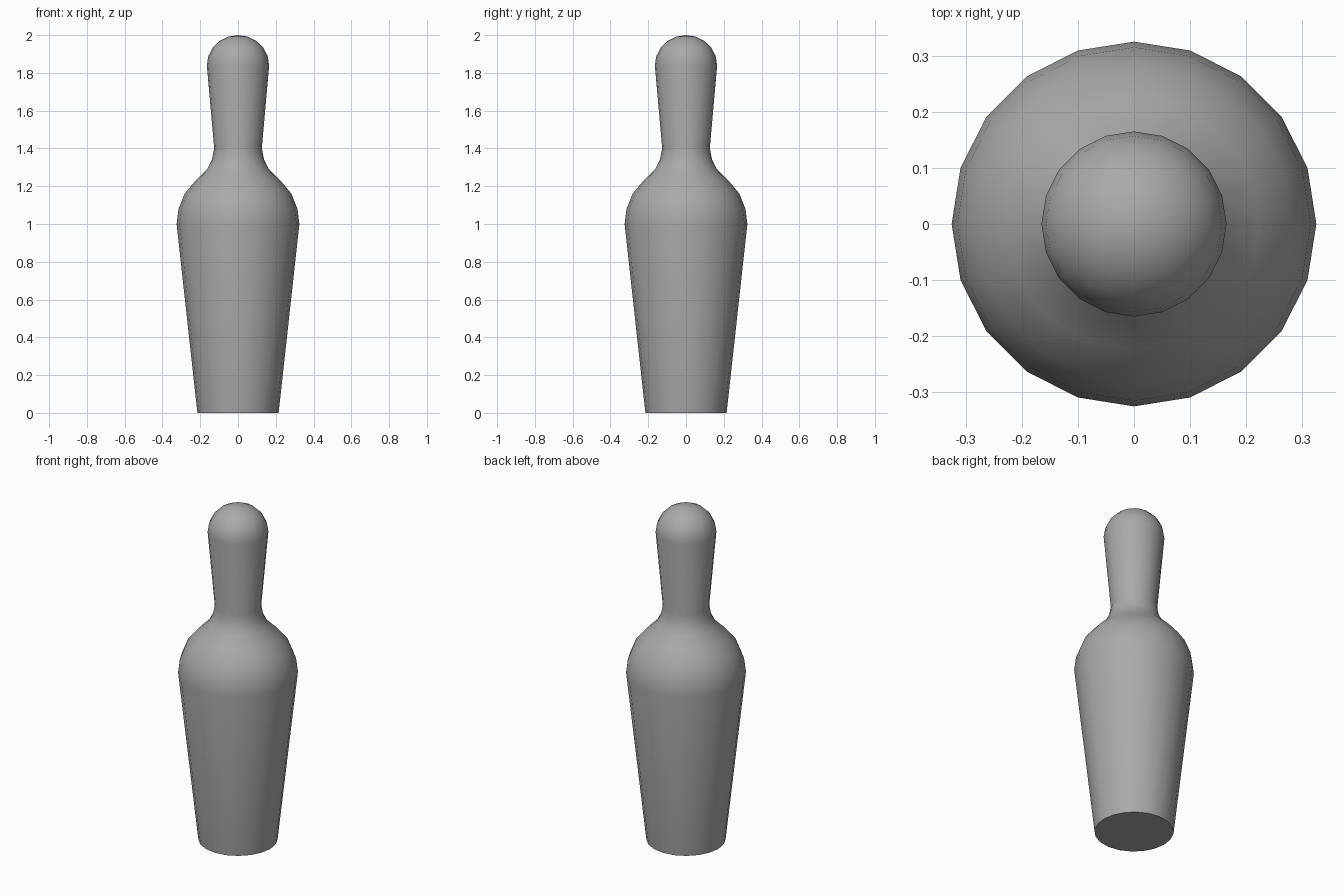
import bpy
import bmesh
import math

cube = bpy.data.objects.get("Cube")
if cube:
    bpy.data.objects.remove(cube, do_unlink=True)

SIDES = 20

# Profile as (radius, height): tapered body, shoulder, neck
profile = [(0.215, 0), (0.325, 1.0), (0.315, 1.08), (0.283, 1.16),
           (0.225, 1.23), (0.164, 1.29), (0.138, 1.34), (0.126, 1.40),
           (0.165, 1.84)]

# Rounded head above the neck
HEAD_STEPS = 5
for i in range(1, HEAD_STEPS):
    a = math.pi / 2 * i / HEAD_STEPS
    profile.append((0.165 * math.cos(a), 1.84 + 0.16 * math.sin(a)))


def lathe(name, points, tip_height, material):
    """Revolve a profile, closing it with a flat base and a pole on top."""
    bm = bmesh.new()
    rings = []
    for r, z in points:
        angles = [2 * math.pi * k / SIDES for k in range(SIDES)]
        rings.append([bm.verts.new((r * math.cos(a), r * math.sin(a), z))
                      for a in angles])
    for low, high in zip(rings, rings[1:]):
        for k in range(SIDES):
            n = (k + 1) % SIDES
            bm.faces.new((low[k], low[n], high[n], high[k]))
    bm.faces.new(list(reversed(rings[0])))
    tip = bm.verts.new((0, 0, tip_height))
    for k in range(SIDES):
        bm.faces.new((rings[-1][k], rings[-1][(k + 1) % SIDES], tip))
    mesh = bpy.data.meshes.new(name)
    bm.to_mesh(mesh)
    bm.free()
    mesh.materials.append(material)
    obj = bpy.data.objects.new(name, mesh)
    bpy.context.collection.objects.link(obj)
    return obj


# Single grey material
grey = bpy.data.materials.new("mid_grey")
grey.use_nodes = True
colour = (0.4, 0.4, 0.4, 1)
grey.diffuse_color = colour
grey.node_tree.nodes["Principled BSDF"].inputs["Base Color"].default_value = colour

pin = lathe("pin_body", profile, 2.0, grey)

# Smooth sides with a sharp base rim
bpy.ops.object.select_all(action='DESELECT')
pin.select_set(True)
bpy.context.view_layer.objects.active = pin
bpy.ops.object.shade_smooth_by_angle(angle=math.radians(50))
